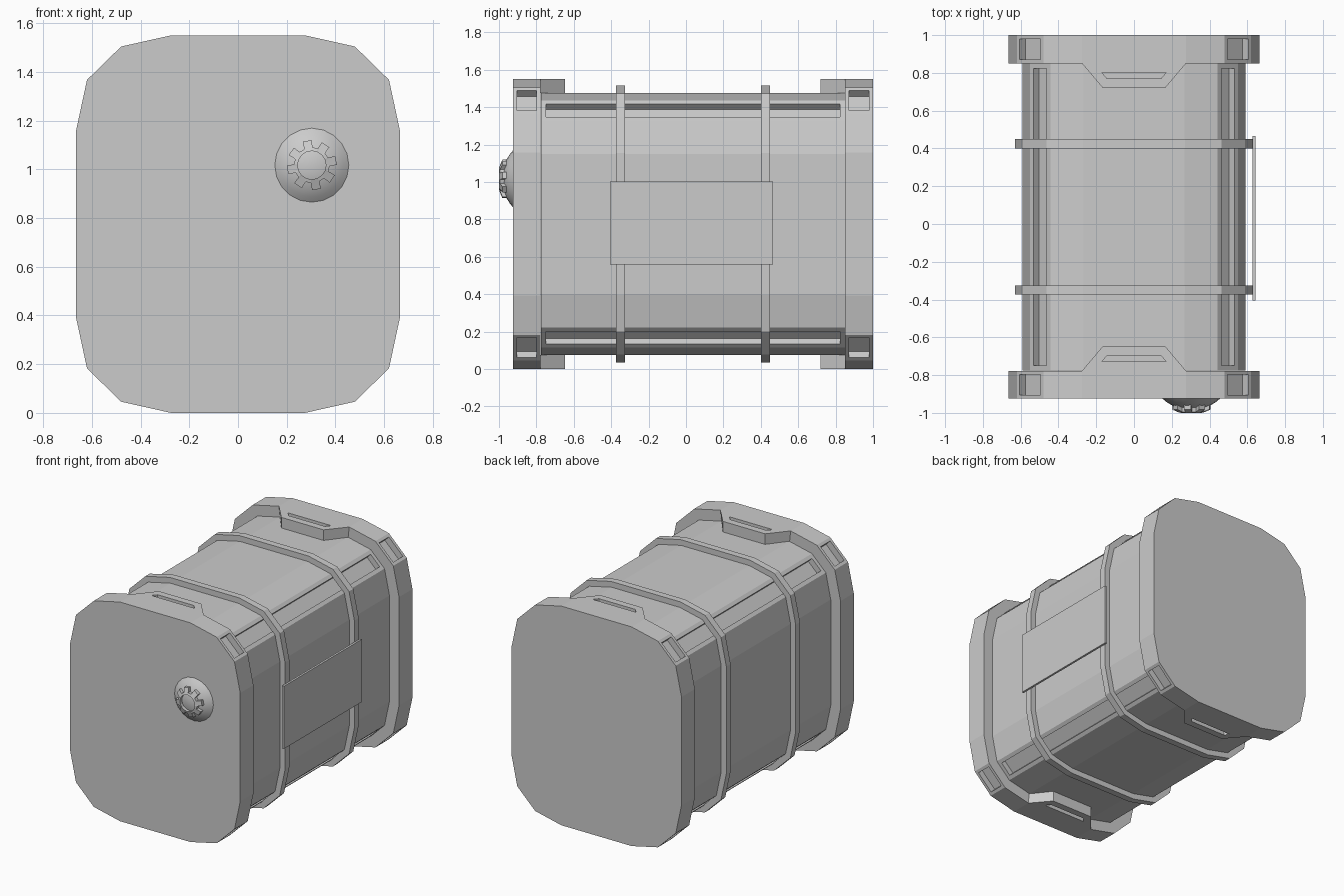
import bpy, bmesh, math
from mathutils import Vector

if "Cube" in bpy.data.objects:
    bpy.data.objects.remove(bpy.data.objects["Cube"])

ZC = 0.775
QUARTER = [(0.665, 0.383), (0.62, 0.592), (0.48, 0.729), (0.275, 0.775)]


def profile(inset):
    """Rounded-box outline (16 corners), moved inward by an even distance."""
    rev = QUARTER[::-1]
    pts = (QUARTER + [(-x, z) for x, z in rev]
           + [(-x, -z) for x, z in QUARTER] + [(x, -z) for x, z in rev])
    pts = [Vector(p) for p in pts]
    normals = []
    for i, p in enumerate(pts):
        d = (pts[(i + 1) % 16] - p).normalized()
        normals.append(Vector((d.y, -d.x)))
    return [p - inset * (normals[i - 1] + normals[i]) / (1 + normals[i - 1].dot(normals[i]))
            for i, p in enumerate(pts)]


def ring(bm, inset, y):
    return [bm.verts.new((p.x, y, p.y + ZC)) for p in profile(inset)]


def bridge(bm, a, b):
    n = len(a)
    return [bm.faces.new((a[i], a[(i + 1) % n], b[(i + 1) % n], b[i])) for i in range(n)]


def fix_normals(bm):
    bmesh.ops.recalc_face_normals(bm, faces=bm.faces[:])
    bm.normal_update()


def recess(bm, faces, margin, depth):
    bmesh.ops.inset_individual(bm, faces=faces, thickness=margin, use_even_offset=True)
    bm.normal_update()
    bmesh.ops.inset_individual(bm, faces=faces, thickness=0.0, depth=-depth)


def finish(bm, name):
    mesh = bpy.data.meshes.new(name)
    bm.to_mesh(mesh)
    bm.free()
    ob = bpy.data.objects.new(name, mesh)
    bpy.context.collection.objects.link(ob)
    return ob


# Main body with a long groove along each corner
bm = bmesh.new()
sides = bridge(bm, ring(bm, 0.075, -0.775), ring(bm, 0.075, 0.85))
fix_normals(bm)
recess(bm, sides[1::4], 0.027, 0.04)
finish(bm, "body")


# End caps with corner pockets and slotted tabs at top and bottom
def end_cap(name, y_out, y_in):
    s = 1 if y_in > y_out else -1
    bm = bmesh.new()
    outer, lip, inner = ring(bm, 0, y_out), ring(bm, 0, y_in), ring(bm, 0.075, y_in)
    bm.faces.new(outer)
    sides = bridge(bm, outer, lip)
    rim = bridge(bm, lip, inner)
    bm.faces.new(inner)
    tabs = bmesh.ops.extrude_discrete_faces(bm, faces=[rim[3], rim[11]])["faces"]
    tops, hidden = [], []
    for f in tabs:
        for v in f.verts:
            v.co.x = math.copysign(0.165, v.co.x)
            v.co.y += s * 0.13
        for e in f.edges:
            a, b = e.verts
            if abs(a.co.z - b.co.z) < 1e-4:
                other = [g for g in e.link_faces if g != f][0]
                (tops if abs(a.co.z - ZC) > 0.74 else hidden).append(other)
    fix_normals(bm)
    recess(bm, sides[1::4], 0.021, 0.045)
    recess(bm, tops, 0.049, 0.03)
    bmesh.ops.delete(bm, geom=hidden, context='FACES_ONLY')
    finish(bm, name)


end_cap("front_cap", -0.925, -0.777)
end_cap("back_cap", 1.0, 0.85)

# Straps around the body
for name, y in (("front_strap", -0.35), ("back_strap", 0.425)):
    bm = bmesh.new()
    loops = [ring(bm, d, y + o) for d, o in
             ((0.078, -0.024), (0.035, -0.024), (0.035, 0.024), (0.078, 0.024))]
    for a, b in zip(loops, loops[1:]):
        bridge(bm, a, b)
    fix_normals(bm)
    finish(bm, name)

# Flat plate on the right side
bm = bmesh.new()
bmesh.ops.create_cube(bm, size=1)
for v in bm.verts:
    v.co = Vector((0.636 + v.co.x * 0.015, 0.03 + v.co.y * 0.87, 0.78 + v.co.z * 0.443))
finish(bm, "side_plate")

# Filler cap: shallow dome plus a toothed grip ring that follows it
KX, KZ, KR, RISE = 0.303, 1.017, 0.152, 0.06
SPHERE = (KR ** 2 + RISE ** 2) / (2 * RISE)


def knob_vert(bm, r, ang, lift):
    h = math.sqrt(SPHERE ** 2 - r ** 2) - (SPHERE - RISE) + lift
    return bm.verts.new((KX + r * math.cos(ang), -0.925 - h, KZ + r * math.sin(ang)))


bm = bmesh.new()
rings = [[knob_vert(bm, r, math.tau * i / 20, 0) for i in range(20)]
         for r in (KR, 0.13, 0.1, 0.06)]
for a, b in zip(rings, rings[1:]):
    bridge(bm, a, b)
tip = knob_vert(bm, 0, 0, 0)
for i in range(20):
    bm.faces.new((rings[-1][i], rings[-1][(i + 1) % 20], tip))
fix_normals(bm)
for f in bm.faces:
    f.smooth = True
finish(bm, "filler_dome")

bm = bmesh.new()
outline = []
for t in range(8):
    mid = math.radians(11) + math.tau * t / 8
    outline += [(0.073, mid - 0.24), (0.103, mid - 0.18), (0.103, mid + 0.18), (0.073, mid + 0.24)]
loops = [[knob_vert(bm, r, a, -0.006) for r, a in outline],
         [knob_vert(bm, r, a, 0.022) for r, a in outline],
         [knob_vert(bm, 0.058, a, 0.022) for r, a in outline],
         [knob_vert(bm, 0.058, a, -0.006) for r, a in outline]]
for k in range(4):
    bridge(bm, loops[k], loops[(k + 1) % 4])
fix_normals(bm)
finish(bm, "filler_grip")
